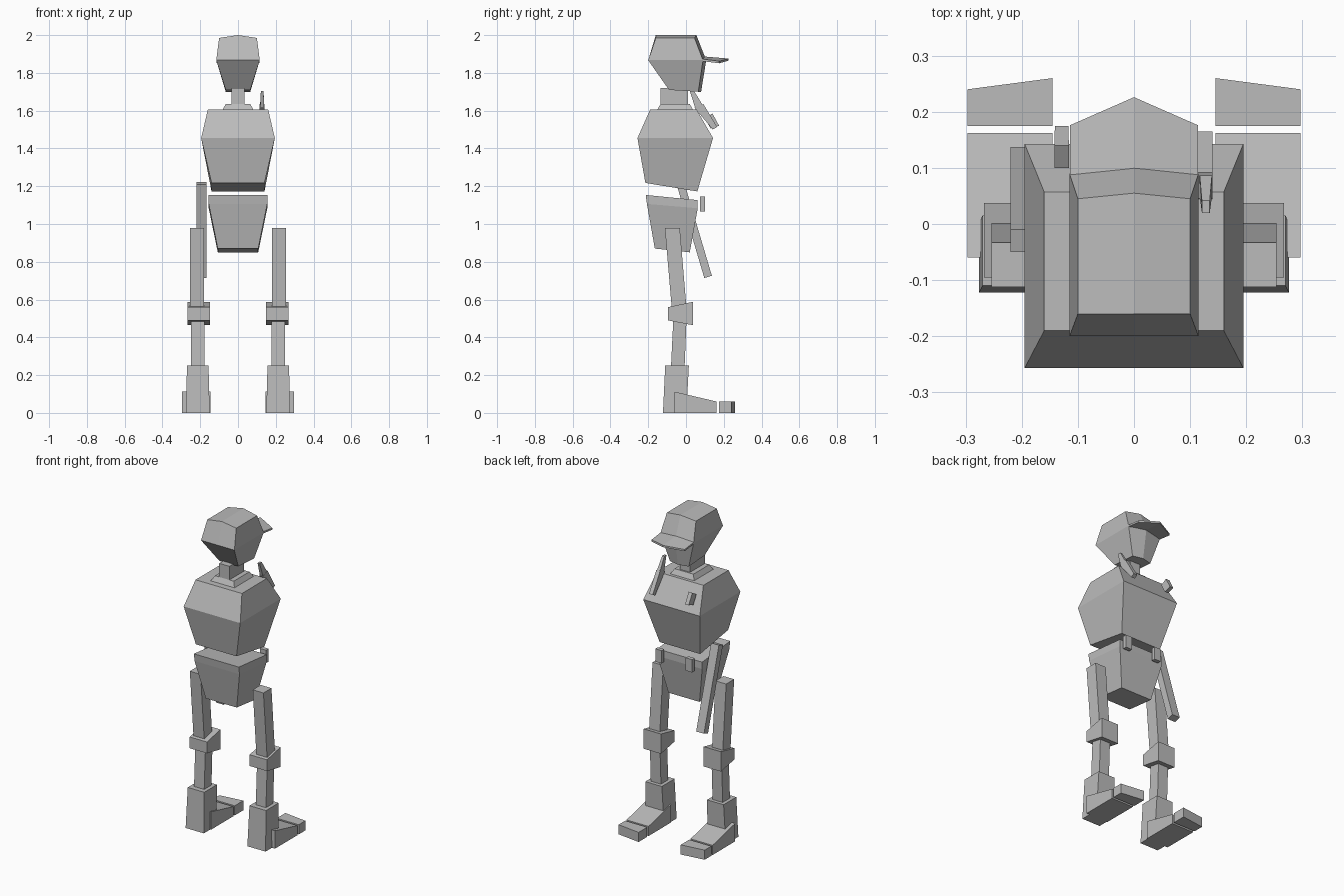
import bpy
import bmesh

default_cube = bpy.data.objects.get("Cube")
if default_cube:
    bpy.data.objects.remove(default_cube, do_unlink=True)

grey = (.5, .5, .5, 1)
material = bpy.data.materials.new("plain_grey")
material.use_nodes = True
material.diffuse_color = grey
material.node_tree.nodes["Principled BSDF"].inputs["Base Color"].default_value = grey


def section(half_width, back, front, height, slope=0, bulge=0, rise=0, skew=0):
    """Cross-section; slope lifts its front edge, bulge adds a pushed-out centre line."""
    back_height = height - slope / 2
    front_height = height + slope / 2
    points = [(-half_width, back, back_height),
              (0, back, back_height + rise),
              (half_width, back, back_height),
              (half_width, front - skew, front_height),
              (0, front + bulge, front_height + rise),
              (-half_width, front + skew, front_height)]
    return points if bulge else [point for point in points if point[0]]


def loft(name, *sections, offset=0, side=1):
    """Closed flat-faced solid through the sections, mirrored when side is negative."""
    mesh_builder = bmesh.new()
    rows = [[mesh_builder.verts.new((side * (x + offset), y, z)) for x, y, z in points]
            for points in sections]
    for lower, upper in zip(rows, rows[1:]):
        for i in range(len(lower)):
            mesh_builder.faces.new((lower[i - 1], lower[i], upper[i], upper[i - 1]))
    for row in (rows[0], rows[-1]):
        if len(row) > 4:
            a, b, c, d, e, f = row
            mesh_builder.faces.new((a, b, e, f))
            mesh_builder.faces.new((b, c, d, e))
        else:
            mesh_builder.faces.new(row)
    bmesh.ops.recalc_face_normals(mesh_builder, faces=mesh_builder.faces)
    mesh = bpy.data.meshes.new(name)
    mesh_builder.to_mesh(mesh)
    mesh_builder.free()
    mesh.materials.append(material)
    part = bpy.data.objects.new(name, mesh)
    bpy.context.collection.objects.link(part)


# Head and cap brim
loft("head",
     section(half_width=.065, back=-.09, front=.065, height=1.705, slope=-.01, bulge=.015),
     section(half_width=.115, back=-.2, front=.09, height=1.867, bulge=.017),
     section(half_width=.1, back=-.16, front=.045, height=1.985, bulge=.01, rise=.015))
brim_low, brim_high = [
    section(half_width=.114, back=.08, front=.176, height=height, slope=-.012,
            bulge=.05, rise=.014)
    for height in (1.857, 1.868)]
loft("cap_brim", brim_low, brim_high)

# Neck and collar
neck_low, neck_high = [
    section(half_width=.035, back=-.135, front=.01, height=height)
    for height in (1.6, 1.72)]
loft("neck", neck_low, neck_high)
loft("collar",
     section(half_width=.085, back=-.155, front=.04, height=1.6),
     section(half_width=.065, back=-.135, front=.02, height=1.635))

# Torso and pelvis
loft("torso",
     section(half_width=.14, back=-.215, front=.06, height=1.195, slope=-.045),
     section(half_width=.195, back=-.257, front=.143, height=1.455),
     section(half_width=.16, back=-.19, front=.057, height=1.605))
loft("pelvis",
     section(half_width=.107, back=-.165, front=.02, height=.86, slope=-.02),
     section(half_width=.155, back=-.207, front=.062, height=1.095, slope=-.023),
     section(half_width=.155, back=-.213, front=.062, height=1.14, slope=-.027))

# Chest radio and torch
loft("radio",
     section(half_width=.013, back=.142, front=.165, height=1.507, slope=.013),
     section(half_width=.013, back=.045, front=.092, height=1.625, slope=.02),
     offset=.127)
loft("radio_antenna",
     section(half_width=.011, back=.05, front=.088, height=1.62, slope=.02),
     section(half_width=.007, back=.02, front=.042, height=1.705),
     offset=.128)
loft("torch",
     section(half_width=.012, back=.13, front=.175, height=1.513, slope=.015),
     section(half_width=.013, back=.1, front=.14, height=1.573, slope=.025),
     offset=-.129)

# Belt pouches and baton
pouch_low, pouch_high = [
    section(half_width=.022, back=.075, front=.1, height=height)
    for height in (1.065, 1.145)]
loft("left_belt_pouch", pouch_low, pouch_high, offset=.12)
loft("right_belt_pouch", pouch_low, pouch_high, offset=-.09)
loft("baton",
     section(half_width=.027, back=.097, front=.137, height=.72, slope=.012),
     section(half_width=.027, back=-.05, front=-.01, height=1.216, slope=.012),
     offset=-.193)

# Legs, built once and mirrored
for label, side in (("left", 1), ("right", -1)):
    loft(label + "_thigh",
         section(half_width=.037, back=-.075, front=.003, height=.55),
         section(half_width=.037, back=-.112, front=-.033, height=.98),
         offset=.217, side=side)
    loft(label + "_knee_pad",
         section(half_width=.06, back=-.095, front=.037, height=.477, slope=-.025),
         section(half_width=.06, back=-.095, front=.037, height=.574, slope=.028),
         offset=.207, side=side)
    loft(label + "_shin",
         section(half_width=.035, back=-.08, front=-.008, height=.23),
         section(half_width=.035, back=-.067, front=.003, height=.5),
         offset=.213, side=side)
    loft(label + "_boot",
         section(half_width=.063, back=-.122, front=.002, height=0),
         section(half_width=.057, back=-.11, front=.015, height=.25),
         offset=.213, side=side)
    loft(label + "_foot",
         section(half_width=.076, back=-.06, front=.162, height=0),
         section(half_width=.076, back=-.06, front=.162, height=.086, slope=-.052),
         offset=.221, side=side)
    toe_low, toe_high = [
        section(half_width=.076, back=.175, front=.25, height=height, skew=.01)
        for height in (0, .06)]
    loft(label + "_toe", toe_low, toe_high, offset=.221, side=side)
